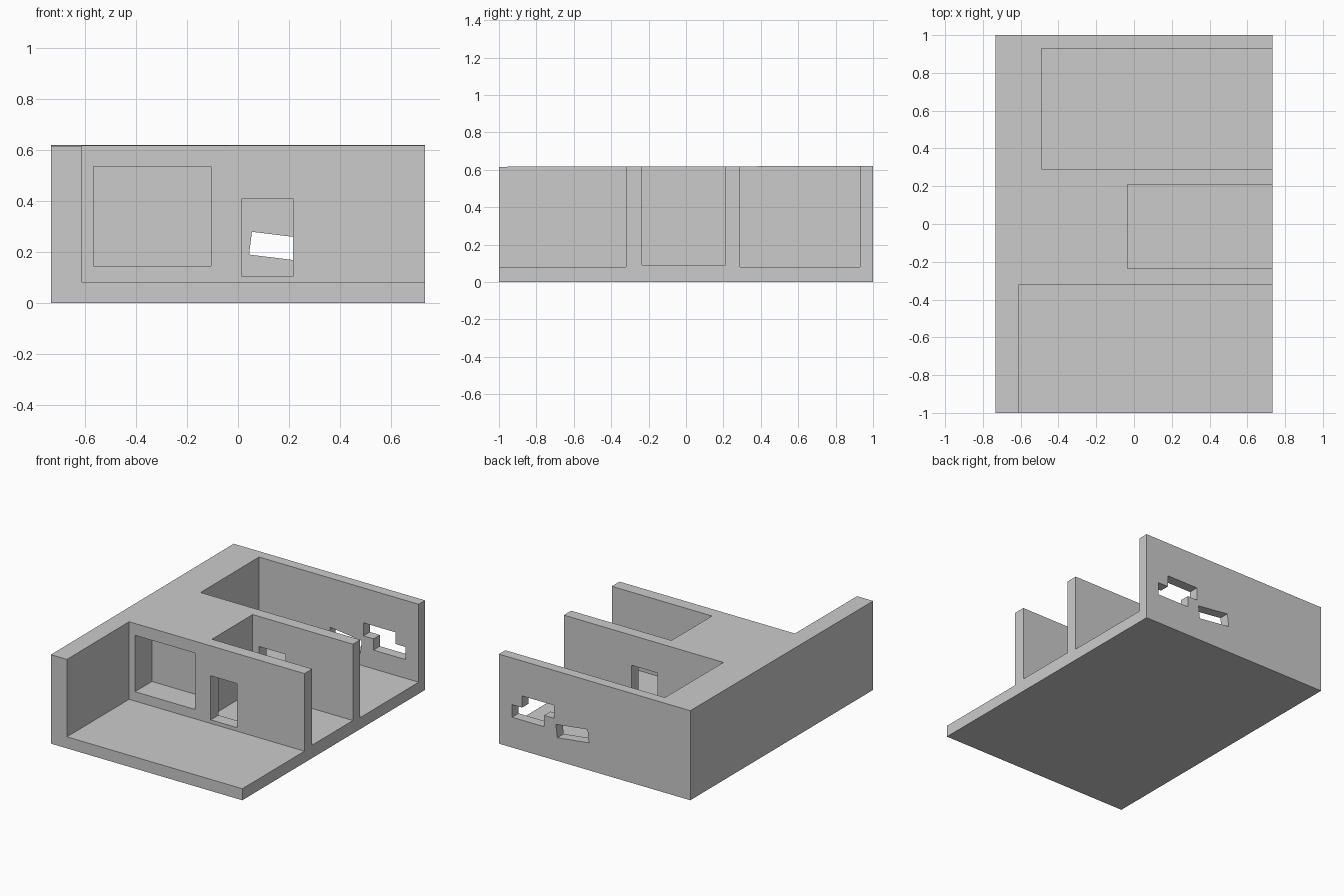
import bpy
from math import radians

if "Cube" in bpy.data.objects:
    bpy.data.objects.remove(bpy.data.objects["Cube"])


def box(name, x, y, z, tilt=0):
    """Box from (min, max) ranges, optionally turned about the y axis."""
    bpy.ops.mesh.primitive_cube_add(size=1)
    ob = bpy.context.object
    ob.name = name
    ob.location = [(a + b) / 2 for a, b in (x, y, z)]
    ob.scale = [b - a for a, b in (x, y, z)]
    bpy.ops.object.transform_apply(location=False, rotation=False, scale=True)
    ob.rotation_euler.y = radians(tilt)
    return ob


# Solid block; its top drops very slightly towards the front
block = box("room_block", (-0.733, 0.733), (-1, 1), (0, 0.62))
for v in block.data.vertices:
    if v.co.z > 0 and v.co.y < 0:
        v.co.z -= 0.004

cutters = [
    # Three rooms, open at the top and right; the front one also at the front
    box("front_room", (-0.61, 0.9), (-1.2, -0.32), (0.08, 0.9)),
    box("middle_room", (-0.035, 0.9), (-0.235, 0.21), (0.09, 0.9)),
    box("back_room", (-0.49, 0.9), (0.29, 0.93), (0.08, 0.9)),
    # Recess in the front room wall
    box("wall_recess", (-0.565, -0.105), (-0.5, -0.135), (0.145, 0.535)),
    # Opening through both inner walls
    box("inner_openings", (0.015, 0.215), (-0.5, 0.5), (0.105, 0.41)),
    # Missing bricks in the back wall
    box("upper_brick_hole", (0.31, 0.555), (0.8, 1.2), (0.288, 0.378)),
    box("lower_brick_hole", (0.387, 0.632), (0.8, 1.2), (0.21, 0.297)),
    box("tilted_brick_hole", (0.048, 0.292), (0.8, 1.2), (0.175, 0.265), 7),
]

# Carve each cutter out of the block
bpy.context.view_layer.objects.active = block
for cutter in cutters:
    mod = block.modifiers.new(cutter.name, 'BOOLEAN')
    mod.operation = 'DIFFERENCE'
    mod.solver = 'EXACT'
    mod.object = cutter
    bpy.ops.object.modifier_apply(modifier=mod.name)
    bpy.data.objects.remove(cutter)
